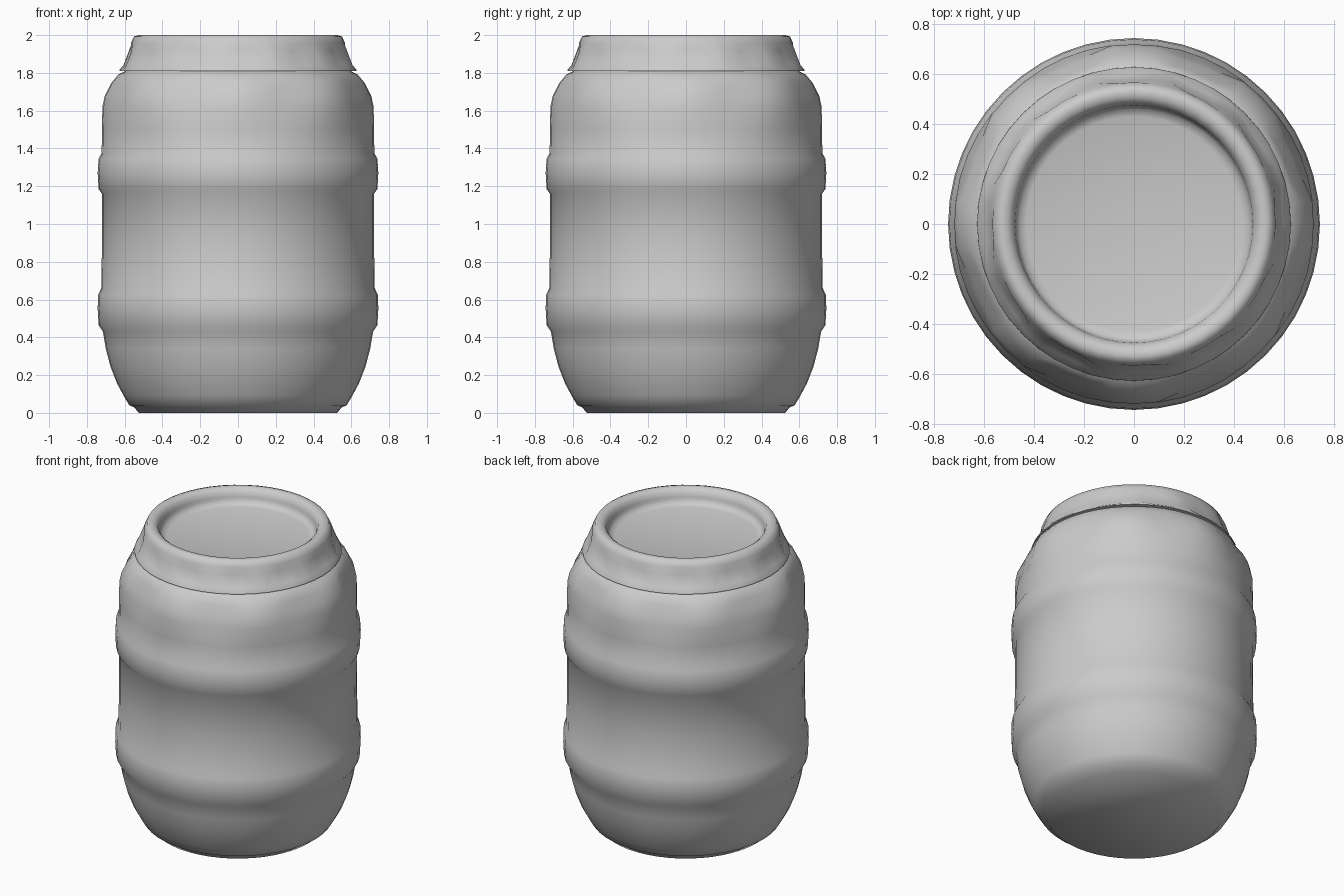
import bpy, bmesh, math

if "Cube" in bpy.data.objects:
    bpy.data.objects.remove(bpy.data.objects["Cube"])

SEG = 48


def lathe(name, profile, angle, shape=None, close_start=True):
    """Spin an (r, z) profile round z; shape(r, z, i) may adjust the radius."""
    bm = bmesh.new()
    rings = []
    for r, z in profile:
        ring = []
        for i in range(SEG):
            a = 2 * math.pi * i / SEG
            rr = shape(r, z, i) if shape else r
            ring.append(bm.verts.new((rr * math.cos(a), rr * math.sin(a), z)))
        rings.append(ring)
    for low, high in zip(rings, rings[1:]):
        for i in range(SEG):
            j = (i + 1) % SEG
            bm.faces.new((low[i], low[j], high[j], high[i]))
    if close_start:
        bm.faces.new(rings[0][::-1])
    bmesh.ops.recalc_face_normals(bm, faces=bm.faces[:])
    mesh = bpy.data.meshes.new(name)
    bm.to_mesh(mesh)
    bm.free()
    obj = bpy.data.objects.new(name, mesh)
    bpy.context.collection.objects.link(obj)
    bpy.ops.object.select_all(action='DESELECT')
    obj.select_set(True)
    bpy.context.view_layer.objects.active = obj
    bpy.ops.object.shade_smooth_by_angle(angle=math.radians(angle))
    return obj


# Shoulder panels: eight shallow flutes fading out down the side
def flutes(r, z, i):
    if 1.55 < z < 1.77 and i % 6 in (2, 3, 4):
        return r - 0.02
    return r


# Barrel body with two raised hoops, open at the neck
body = [(0.525, 0.008), (0.55, 0.03), (0.575, 0.04), (0.605, 0.09), (0.64, 0.155),
        (0.675, 0.245), (0.70, 0.34), (0.715, 0.43),
        (0.738, 0.465), (0.743, 0.55), (0.741, 0.625), (0.724, 0.66),
        (0.72, 0.90), (0.721, 1.16),
        (0.738, 1.185), (0.743, 1.27), (0.738, 1.345), (0.722, 1.375),
        (0.72, 1.50), (0.718, 1.62), (0.705, 1.68), (0.672, 1.745),
        (0.635, 1.79), (0.605, 1.805), (0.59, 1.815)]
body[0] = (0.525, 0.0)
lathe("barrel_body", body, 60, flutes)


# Lid skirt: twelve shallow grip recesses
def grips(r, z, i):
    if 1.82 < z < 1.92 and 0.55 < r and i % 4 in (0, 1):
        return r - 0.014
    return r


# Screw lid: dished centre, rounded rim, flared skirt
lid = [(0.02, 1.9), (0.43, 1.9), (0.46, 1.91), (0.473, 1.935), (0.475, 1.95),
       (0.485, 1.98), (0.505, 1.996), (0.528, 2.0), (0.55, 1.993), (0.566, 1.96),
       (0.583, 1.915), (0.612, 1.84), (0.626, 1.818), (0.627, 1.81), (0.585, 1.81)]
lathe("screw_lid", lid, 60, grips)
